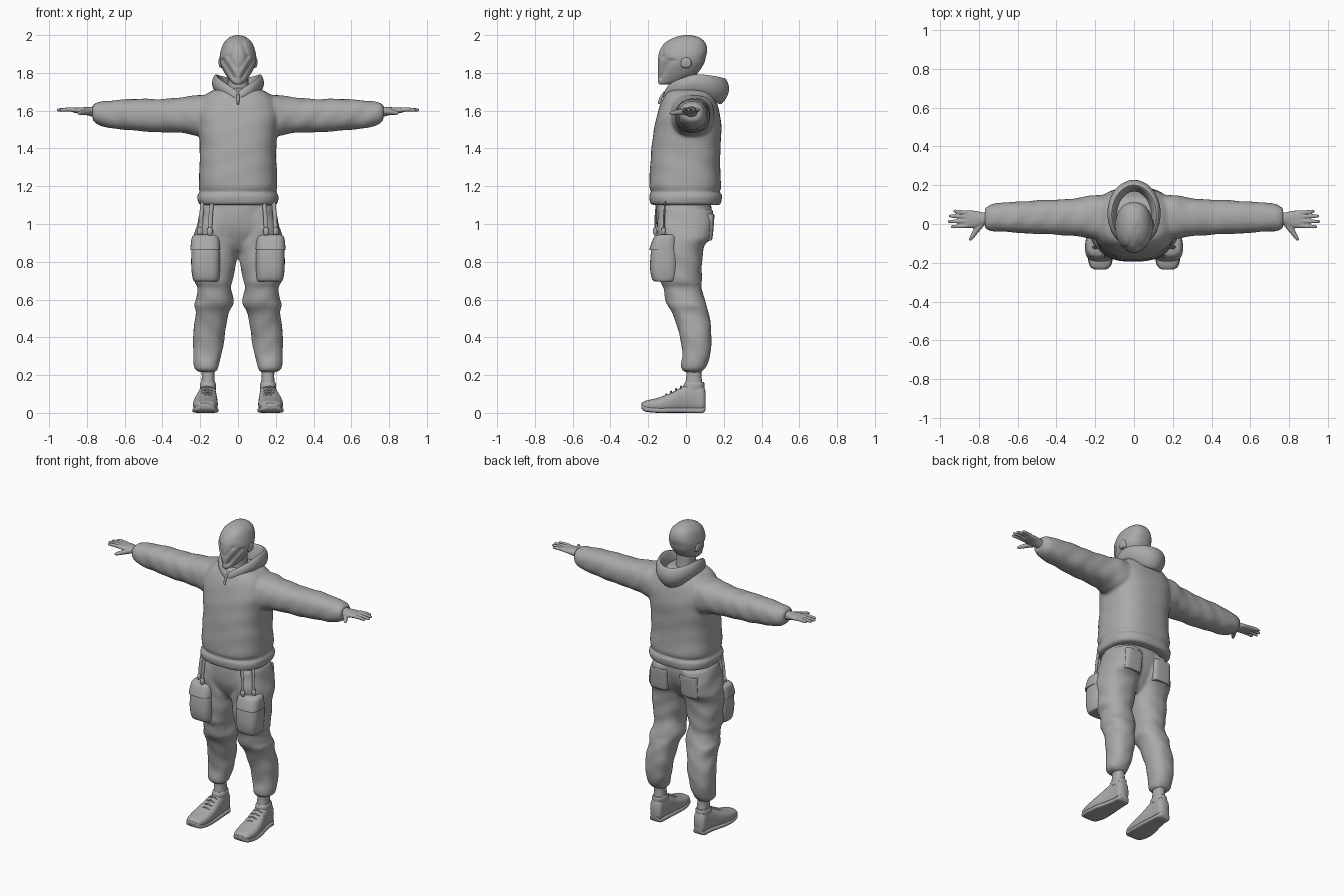
import bpy, bmesh, math
from mathutils import Vector

cube = bpy.data.objects.get("Cube")
if cube:
    bpy.data.objects.remove(cube, do_unlink=True)

grey = bpy.data.materials.new("plain_grey")
grey.use_nodes = True
grey.diffuse_color = (0.4, 0.4, 0.4, 1)
grey.node_tree.nodes["Principled BSDF"].inputs["Base Color"].default_value = (0.4, 0.4, 0.4, 1)


def skin(bm, rings, closed=False):
    """Join rings of points with quads; cap the ends unless the rings form a loop."""
    loops = [[bm.verts.new(p) for p in ring] for ring in rings]
    n = len(loops[0])
    pairs = list(zip(loops, loops[1:]))
    if closed:
        pairs.append((loops[-1], loops[0]))
    for low, high in pairs:
        for i in range(n):
            j = (i + 1) % n
            bm.faces.new((low[i], low[j], high[j], high[i]))
    if not closed:
        bm.faces.new(loops[0])
        bm.faces.new(loops[-1])


def both_sides(rings, mirror):
    yield rings
    if mirror:
        yield [[Vector((-p[0], p[1], p[2])) for p in ring] for ring in rings]


def refine(rows, steps):
    """Smooth interpolation between the given cross-sections."""
    out = []
    for i in range(len(rows) - 1):
        quad = (rows[max(i - 1, 0)], rows[i], rows[i + 1], rows[min(i + 2, len(rows) - 1)])
        for k in range(steps):
            t = k / steps
            out.append([0.5 * (2 * b + (c - a) * t + (2 * a - 5 * b + 4 * c - d) * t * t
                               + (3 * b - a - 3 * c + d) * t ** 3) for a, b, c, d in zip(*quad)])
    return out + [rows[-1]]


def loft(bm, axis, rows, power=2.3, fold=0.0, mirror=False, n=40, steps=6):
    """Rows hold a position on the axis, then the limits across the two other axes."""
    rings = []
    for t, a0, a1, b0, b1 in refine(rows, steps):
        ring = []
        for i in range(n):
            ang = math.tau * i / n
            c, s = math.cos(ang), math.sin(ang)
            crease = 1 + fold * (math.sin(55 * t + 2.5 * math.sin(2 * ang))
                                 + 0.6 * math.sin(31 * t + 3 * ang))
            a = (a0 + a1) / 2 + crease * (a1 - a0) / 2 * math.copysign(abs(c) ** (2 / power), c)
            b = (b0 + b1) / 2 + crease * (b1 - b0) / 2 * math.copysign(abs(s) ** (2 / power), s)
            ring.append(Vector({"x": (t, a, b), "y": (a, t, b), "z": (a, b, t)}[axis]))
        rings.append(ring)
    for side in both_sides(rings, mirror):
        skin(bm, side)


def tube(bm, points, radii, flat=1.0, mirror=True, n=12):
    pts = [Vector(p) for p in points]
    rings = []
    for i, p in enumerate(pts):
        d = (pts[min(i + 1, len(pts) - 1)] - pts[max(i - 1, 0)]).normalized()
        u = d.cross(Vector((0, 1, 0)) if abs(d.z) > 0.8 else Vector((0, 0, 1))).normalized()
        v = u.cross(d)
        rings.append([p + radii[i] * (u * math.cos(math.tau * k / n) + flat * v * math.sin(math.tau * k / n))
                      for k in range(n)])
    for side in both_sides(rings, mirror):
        skin(bm, side)


def finish(bm, name, voxel=0, smooth=3, subdivide=0):
    bmesh.ops.recalc_face_normals(bm, faces=bm.faces)
    mesh = bpy.data.meshes.new(name)
    for f in bm.faces:
        f.smooth = True
    bm.to_mesh(mesh)
    bm.free()
    mesh.set_sharp_from_angle(angle=math.radians(50))
    mesh.materials.append(grey)
    obj = bpy.data.objects.new(name, mesh)
    bpy.context.collection.objects.link(obj)
    if voxel:
        m = obj.modifiers.new("Fuse", "REMESH")
        m.mode, m.voxel_size, m.use_smooth_shade = "VOXEL", voxel, True
        m = obj.modifiers.new("Soften", "SMOOTH")
        m.factor, m.iterations = 0.5, smooth
    if subdivide:
        m = obj.modifiers.new("Round", "SUBSURF")
        m.levels = m.render_levels = subdivide
    return obj


# Pullover: body with hem band, fused with both sleeves
bm = bmesh.new()
loft(bm, "z", [(1.10, -.19, .19, -.175, .175), (1.11, -.21, .21, -.19, .185), (1.15, -.215, .215, -.195, .19),
               (1.17, -.2, .2, -.183, .178), (1.2, -.208, .208, -.193, .187), (1.3, -.204, .204, -.19, .18),
               (1.4, -.202, .202, -.182, .183), (1.5, -.21, .21, -.17, .187), (1.58, -.22, .22, -.152, .18),
               (1.65, -.2, .2, -.128, .16), (1.7, -.15, .15, -.1, .13), (1.72, -.08, .08, -.06, .08)],
     power=2.6, fold=.005, n=64)
loft(bm, "x", [(.08, -.08, .15, 1.47, 1.68), (.2, -.08, .15, 1.465, 1.685), (.28, -.065, .135, 1.48, 1.672),
               (.4, -.055, .125, 1.486, 1.662), (.5, -.052, .122, 1.49, 1.662), (.6, -.045, .115, 1.5, 1.66),
               (.68, -.04, .11, 1.508, 1.652), (.74, -.035, .1, 1.525, 1.645), (.77, -.02, .08, 1.55, 1.63)],
     fold=.016, mirror=True)
finish(bm, "pullover", voxel=.009)

# Hood lying open behind the head, with a V dip at the throat
bm = bmesh.new()
profile = [(-.035, -.09), (-.014, -.025), (0, 0), (.018, -.015), (.033, -.06), (.018, -.115), (-.03, -.165)]
rings = []
for i in range(48):
    ang = math.tau * (i + .5) / 48
    c, s = math.cos(ang), math.sin(ang)
    back = (1 + s) / 2
    rim = 1.7 + .098 * min(1, 2 * back) ** .4 - .02 * max(0, s) ** 2
    k = .6 + .4 * back
    rings.append([Vector((c * (.115 + r * k), .048 + s * (.152 + r * k), rim + z * k)) for r, z in profile])
skin(bm, rings, closed=True)
finish(bm, "hood", subdivide=2)

# Zip pull below the collar
bm = bmesh.new()
tube(bm, [(0, -.112, 1.7), (0, -.134, 1.665), (0, -.144, 1.635)], [.006, .008, .006], mirror=False)
finish(bm, "zip_pull")

# Neck
bm = bmesh.new()
loft(bm, "z", [(1.64, -.065, .065, -.06, .075), (1.74, -.055, .055, -.06, .06), (1.83, -.055, .055, -.06, .06)])
finish(bm, "neck")

# Masked head: tapered front with slanted grooves
bm = bmesh.new()
loft(bm, "z", [(1.738, -.018, .018, -.138, -.1), (1.75, -.038, .038, -.147, -.04), (1.79, -.066, .066, -.149, .05),
               (1.84, -.09, .09, -.149, .09), (1.88, -.097, .097, -.147, .104), (1.92, -.09, .09, -.138, .112),
               (1.96, -.074, .074, -.11, .102), (1.988, -.045, .045, -.06, .07), (2.0, -.012, .012, -.01, .025)],
     power=2.4, n=96, steps=10)
grooves = [((.08, 1.865), (.022, 1.775), .013), ((.022, 1.965), (.05, 1.885), .006), ((.05, 1.885), (.012, 1.83), .004)]
for v in bm.verts:
    front = max(0, min(1, (-.01 - v.co.y) / .13))
    v.co.x *= 1 - .22 * front ** 2
    if front > 0:
        here = Vector((abs(v.co.x), v.co.z))
        for start, end, depth in grooves:
            a, d = Vector(start), Vector(end) - Vector(start)
            t = max(0, min(1, (here - a).dot(d) / d.length_squared))
            dent = depth * math.exp(-((here - a - d * t).length / .011) ** 2) * min(1, 3 * front)
            v.co.y += dent
            v.co.x *= 1 - 3 * dent
finish(bm, "masked_head")

# Ear pads of the mask
bm = bmesh.new()
loft(bm, "x", [(.08, -.03, .03, 1.825, 1.885), (.097, -.025, .025, 1.83, 1.88), (.102, -.012, .012, 1.845, 1.87)],
     power=3, mirror=True)
finish(bm, "ear_pads")

# Hands: palm, four fingers and thumb
bm = bmesh.new()
loft(bm, "x", [(.74, -.005, .06, 1.56, 1.625), (.78, -.005, .06, 1.57, 1.62), (.82, -.02, .068, 1.582, 1.618),
               (.86, -.02, .07, 1.588, 1.616), (.88, -.014, .066, 1.593, 1.612)], mirror=True)
for root, tip, reach in [(-.01, -.014, .945), (.014, .013, .96), (.037, .041, .955), (.058, .066, .932)]:
    tube(bm, [(.86, root, 1.604), (.9, (root + tip) / 2, 1.606), (reach - .01, tip, 1.604), (reach, tip, 1.603)],
         [.012, .0105, .009, .005])
tube(bm, [(.785, .005, 1.595), (.815, -.035, 1.592), (.838, -.07, 1.588), (.848, -.085, 1.587)],
     [.018, .015, .011, .006])
finish(bm, "hands", voxel=.0045, smooth=2)

# Trousers: hips fused with both baggy legs
bm = bmesh.new()
loft(bm, "z", [(1.14, -.18, .18, -.155, .13), (1.05, -.195, .195, -.158, .135), (.98, -.21, .21, -.152, .12),
               (.92, -.19, .19, -.13, .09), (.87, -.12, .12, -.1, .06), (.84, -.05, .05, -.06, .03)], fold=.004)
loft(bm, "z", [(1.08, .01, .195, -.14, .14), (1.0, 0, .217, -.152, .147), (.93, 0, .236, -.148, .135),
               (.88, 0, .24, -.145, .096), (.78, .012, .236, -.142, .085), (.7, .03, .23, -.137, .082),
               (.66, .035, .214, -.12, .084), (.6, .024, .222, -.108, .1), (.57, .028, .232, -.098, .108),
               (.52, .052, .224, -.07, .122), (.42, .068, .237, -.036, .135), (.32, .085, .237, -.02, .13),
               (.26, .1, .234, -.026, .114), (.23, .108, .226, -.022, .096), (.215, .122, .2, 0, .08)],
     fold=.016, mirror=True)
finish(bm, "trousers", voxel=.009)

# Cargo pockets with flaps on the front of the thighs
bm = bmesh.new()
loft(bm, "z", [(.695, .11, .225, -.15, -.08), (.705, .1, .238, -.178, -.05), (.77, .095, .247, -.19, -.04),
               (.86, .095, .246, -.184, -.04), (.92, .105, .238, -.165, -.05), (.935, .115, .22, -.14, -.07)],
     power=3, mirror=True)
finish(bm, "cargo_pockets")
bm = bmesh.new()
loft(bm, "z", [(.862, .1, .25, -.187, -.05), (.868, .093, .252, -.193, -.045), (.93, .1, .244, -.17, -.05),
               (.945, .115, .225, -.145, -.06)], power=3, mirror=True)
finish(bm, "pocket_flaps")

# Seat pockets
bm = bmesh.new()
loft(bm, "z", [(.915, .06, .165, .07, .128), (.925, .05, .175, .07, .14), (1.04, .045, .17, .07, .15),
               (1.05, .055, .16, .07, .143)], power=4, mirror=True)
finish(bm, "seat_pockets")

# Hanging straps with rounded buckles
bm = bmesh.new()
for x, y in [(.145, -.155), (.195, -.11)]:
    tube(bm, [(x - .008, y, 1.12), (x, y - .006, 1.04), (x + .004, y - .008, .96)], [.01, .011, .011], flat=.45)
    tube(bm, [(x + .004, y - .008, z) for z in (.982, .975, .95, .94)], [.006, .015, .016, .008], flat=.7)
finish(bm, "hanging_straps")

# Ankles
bm = bmesh.new()
loft(bm, "z", [(.26, .125, .198, 0, .085), (.2, .125, .192, .002, .082), (.14, .122, .195, -.005, .088),
               (.08, .125, .195, -.005, .085)], fold=.01, mirror=True)
finish(bm, "ankles")

# Shoes: uppers, soles, collars and laces
shoe = [(-.236, .15, .2, .028, .05), (-.215, .122, .226, .012, .064), (-.15, .108, .238, .004, .08),
        (-.08, .108, .232, .004, .106), (-.02, .112, .216, .004, .138), (.04, .116, .204, .004, .158),
        (.088, .12, .2, .004, .148), (.104, .138, .184, .02, .11)]
bm = bmesh.new()
loft(bm, "y", shoe, power=2.6, mirror=True)
finish(bm, "shoe_uppers")
bm = bmesh.new()
loft(bm, "y", [(y, a - .003, b + .003, max(0, low - .005), low + .024) for y, a, b, low, high in shoe],
     power=4, mirror=True)
finish(bm, "shoe_soles")
bm = bmesh.new()
loft(bm, "z", [(.12, .118, .202, -.02, .095), (.15, .116, .202, -.012, .098), (.163, .122, .196, -.004, .094)],
     mirror=True)
for i in range(4):
    y, z = -.105 + .026 * i, .094 + .0135 * i
    tube(bm, [(.135, y, z - .006), (.165, y, z + .005), (.195, y, z - .006)], [.004, .005, .004])
finish(bm, "shoe_collars_and_laces")
